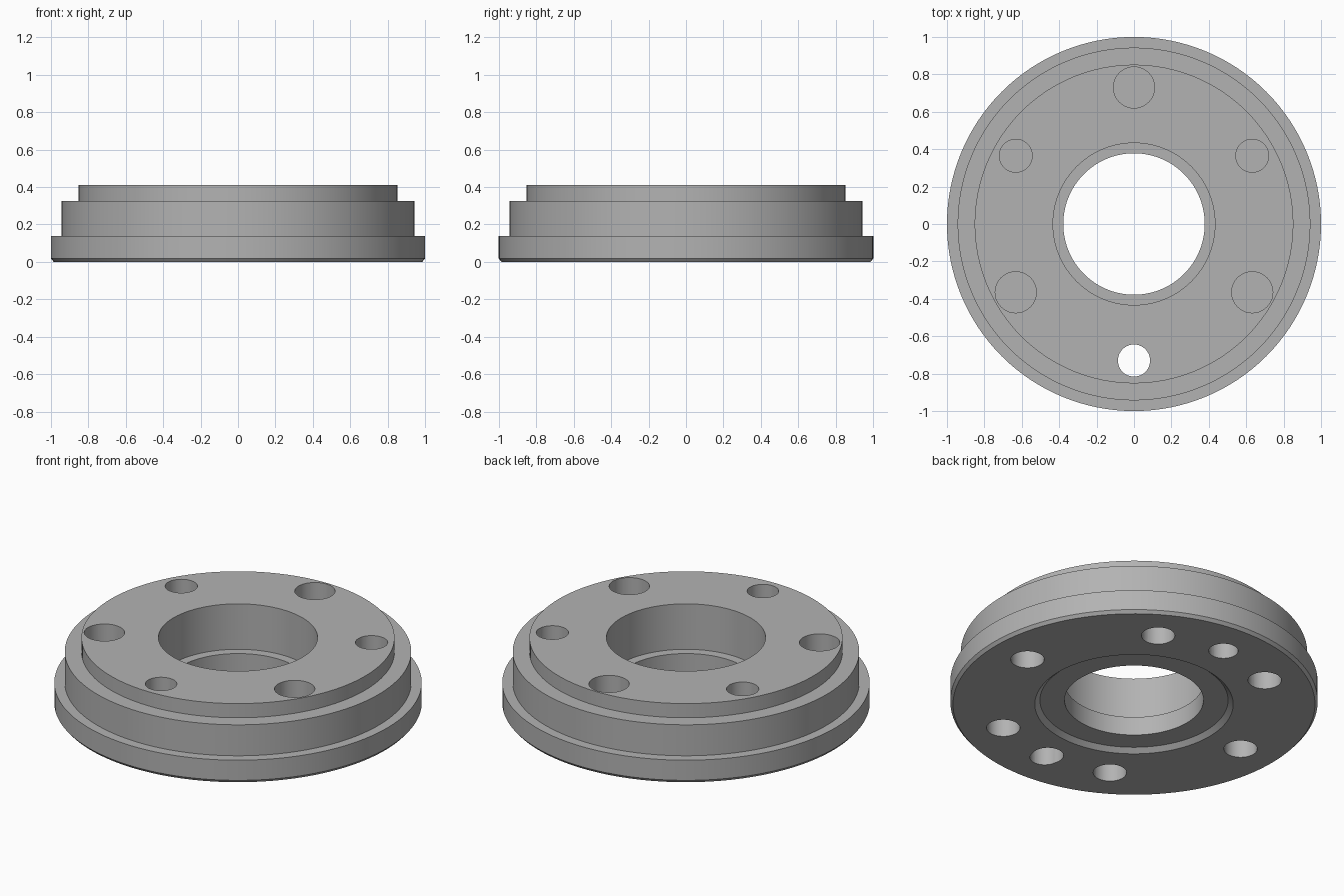
import bpy, bmesh
from math import radians, cos, sin, tau

cube = bpy.data.objects.get("Cube")
if cube:
    bpy.data.objects.remove(cube, do_unlink=True)

# Plain grey metal
grey = bpy.data.materials.new("grey_metal")
grey.use_nodes = True
colour = (0.45, 0.45, 0.45, 1)
grey.diffuse_color = colour
grey.node_tree.nodes["Principled BSDF"].inputs["Base Color"].default_value = colour


def add_object(name, bm):
    bmesh.ops.recalc_face_normals(bm, faces=bm.faces)
    mesh = bpy.data.meshes.new(name)
    bm.to_mesh(mesh)
    bm.free()
    mesh.materials.append(grey)
    obj = bpy.data.objects.new(name, mesh)
    bpy.context.collection.objects.link(obj)
    return obj


def lathe(name, profile, steps):
    """Turn a closed (radius, height) outline around the z axis."""
    bm = bmesh.new()
    verts = [bm.verts.new((r, 0, z)) for r, z in profile]
    edges = [bm.edges.new((v, verts[i - 1])) for i, v in enumerate(verts)]
    bmesh.ops.spin(bm, geom=verts + edges, cent=(0, 0, 0), axis=(0, 0, 1),
                   angle=tau, steps=steps, use_merge=True)
    bmesh.ops.remove_doubles(bm, verts=bm.verts, dist=0.0001)
    return add_object(name, bm)


# Stepped ring: chamfered flange, two shoulders, ledged bore, tapered underside recess
TOP = 0.41
flange = lathe("stepped_flange", [
    (0.54, 0), (0.985, 0), (1, 0.018), (1, 0.139), (0.943, 0.139),
    (0.943, 0.325), (0.852, 0.325), (0.852, TOP), (0.433, TOP),
    (0.433, 0.137), (0.378, 0.137), (0.378, 0.025), (0.512, 0.025)], 128)
bpy.context.view_layer.objects.active = flange
flange.select_set(True)


def drill(ring, degrees, radius, low, high):
    """Cut a round vertical hole on a bolt circle."""
    bm = bmesh.new()
    bmesh.ops.create_cone(bm, cap_ends=True, segments=40, radius1=radius,
                          radius2=radius, depth=high - low)
    a = radians(degrees)
    bmesh.ops.translate(bm, verts=bm.verts,
                        vec=(ring * cos(a), ring * sin(a), (low + high) / 2))
    cutter = add_object("hole_cutter", bm)
    cutter.hide_render = True
    mod = flange.modifiers.new("hole", "BOOLEAN")
    mod.operation = "DIFFERENCE"
    mod.solver = "EXACT"
    mod.object = cutter
    bpy.ops.object.modifier_apply(modifier=mod.name)
    bpy.data.objects.remove(cutter, do_unlink=True)


# Upper holes: three wide and three narrow, the front narrow one going through
for angle in (90, 210, 330):
    drill(0.73, angle, 0.11, 0.21, TOP + 0.1)
for angle in (30, 150):
    drill(0.73, angle, 0.088, 0.21, TOP + 0.1)
drill(0.73, 270, 0.086, -0.1, TOP + 0.1)

# Underside blind holes: six evenly spaced, plus a front and a back pin hole
for angle in range(0, 360, 60):
    drill(0.757, angle, 0.091, -0.1, 0.17)
for angle in (90, 270):
    drill(0.757, angle, 0.08, -0.1, 0.17)

bpy.ops.object.shade_smooth_by_angle(angle=radians(30))
